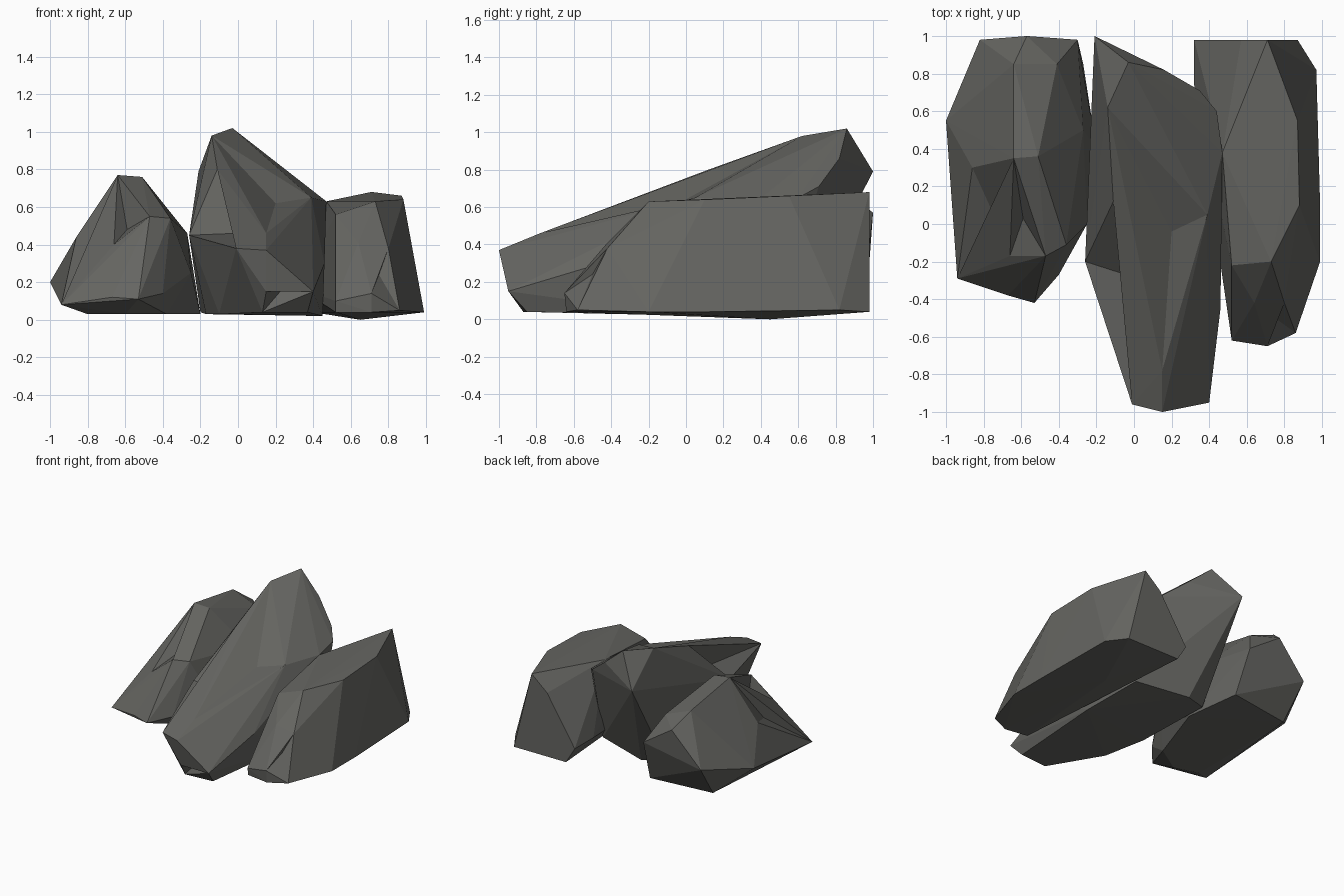
import bpy
import bmesh
from mathutils import Vector
from mathutils.bvhtree import BVHTree

default_cube = bpy.data.objects.get("Cube")
if default_cube:
    bpy.data.objects.remove(default_cube, do_unlink=True)

# One plain stone colour shared by all the boulders
stone = bpy.data.materials.new("dark_grey_stone")
stone.use_nodes = True
stone_colour = (0.13, 0.13, 0.12, 1)
stone.diffuse_color = stone_colour
stone_shader = stone.node_tree.nodes["Principled BSDF"]
stone_shader.inputs["Base Color"].default_value = stone_colour
stone_shader.inputs["Roughness"].default_value = 0.9


def to_units(point):
    """Corner positions are written in hundredths of a unit."""
    return Vector(point) / 100


def press_dent(bm, point):
    """Split the facet nearest to the point and pull its middle there."""
    target = to_units(point)
    bm.faces.ensure_lookup_table()
    tree = BVHTree.FromBMesh(bm)
    location, normal, face_index, distance = tree.find_nearest(target)
    result = bmesh.ops.poke(bm, faces=[bm.faces[face_index]])
    result["verts"][0].co = target


def make_boulder(name, corners, dents):
    """Wrap a faceted skin round the corners, then chip the dents into it."""
    bm = bmesh.new()
    for corner in corners:
        bm.verts.new(to_units(corner))
    hull = bmesh.ops.convex_hull(bm, input=bm.verts[:])
    inside = set(hull["geom_interior"]) | set(hull["geom_unused"])
    loose = [item for item in inside if isinstance(item, bmesh.types.BMVert)]
    bmesh.ops.delete(bm, geom=loose, context="VERTS")
    bmesh.ops.recalc_face_normals(bm, faces=bm.faces[:])
    for dent in dents:
        press_dent(bm, dent)
    bmesh.ops.recalc_face_normals(bm, faces=bm.faces[:])

    mesh = bpy.data.meshes.new(name)
    bm.to_mesh(mesh)
    bm.free()
    mesh.materials.append(stone)
    boulder = bpy.data.objects.new(name, mesh)
    bpy.context.collection.objects.link(boulder)
    return boulder


# Low boulder with a rounded crown and chipped front shoulders
make_boulder(
    "short_boulder",
    corners=[
        # crown
        (-64, 35, 77), (-51, 36, 76), (-64, 85, 69), (-41, 85, 60),
        # back and flanks
        (-57, 100, 57), (-30, 98, 39), (-82, 98, 30), (-100, 55, 20),
        (-86, 30, 44), (-27, 50, 46), (-36, -11, 54), (-25, 0, 25),
        # front shoulders
        (-47, -17, 55), (-66, -17, 40),
        # front and foot
        (-94, -29, 8), (-67, -38, 12), (-53, -42, 11), (-40, -27, 14),
        (-60, -26, 3), (-38, -12, 3), (-80, -20, 3), (-20, 40, 3),
        (-27, 85, 4), (-79, 78, 3),
    ],
    dents=[(-59, 3, 48), (-76, 8, 37)],
)

# Tall leaning boulder with a long nose and an undercut back
make_boulder(
    "tall_boulder",
    corners=[
        # ridge from the peak down to the nose
        (-3, 86, 102), (-14, 62, 98), (-11, 12, 80), (4, -25, 61),
        (22, -50, 52), (15, -78, 46), (15, -100, 37),
        # left flank
        (-21, 100, 79), (-26, -20, 45), (-9, -52, 36), (-1, -96, 38),
        # right flank
        (16, 82, 86), (35, 71, 71), (44, 60, 65), (47, 38, 63),
        (39, 5, 65), (46, 10, 32), (46, -45, 30), (40, -95, 15),
        # foot
        (15, -95, 15), (13, -87, 4), (37, -85, 4), (45, 0, 2),
        (40, 50, 6), (-2, 61, 3), (-20, 55, 4), (-17, -10, 3),
        (-10, -45, 3),
    ],
    dents=[(-1, -28, 46), (20, -4, 62), (25, -86, 18)],
)

# Blocky boulder with a level top
make_boulder(
    "blocky_boulder",
    corners=[
        # top
        (71, 98, 68), (87, 55, 66), (88, 10, 64), (73, -20, 63),
        (47, 38, 63), (57, 98, 56), (52, -22, 56),
        # front
        (64, -42, 41), (80, -42, 38), (71, -65, 14), (52, -62, 10),
        # foot
        (52, -61, 4), (71, -64, 4), (86, -58, 5), (99, -20, 4),
        (99, 10, 4), (97, 82, 5), (87, 98, 4), (40, 98, 4),
        (32, 98, 17), (32, 74, 17), (65, 45, 0),
    ],
    dents=[(75, -50, 24)],
)
